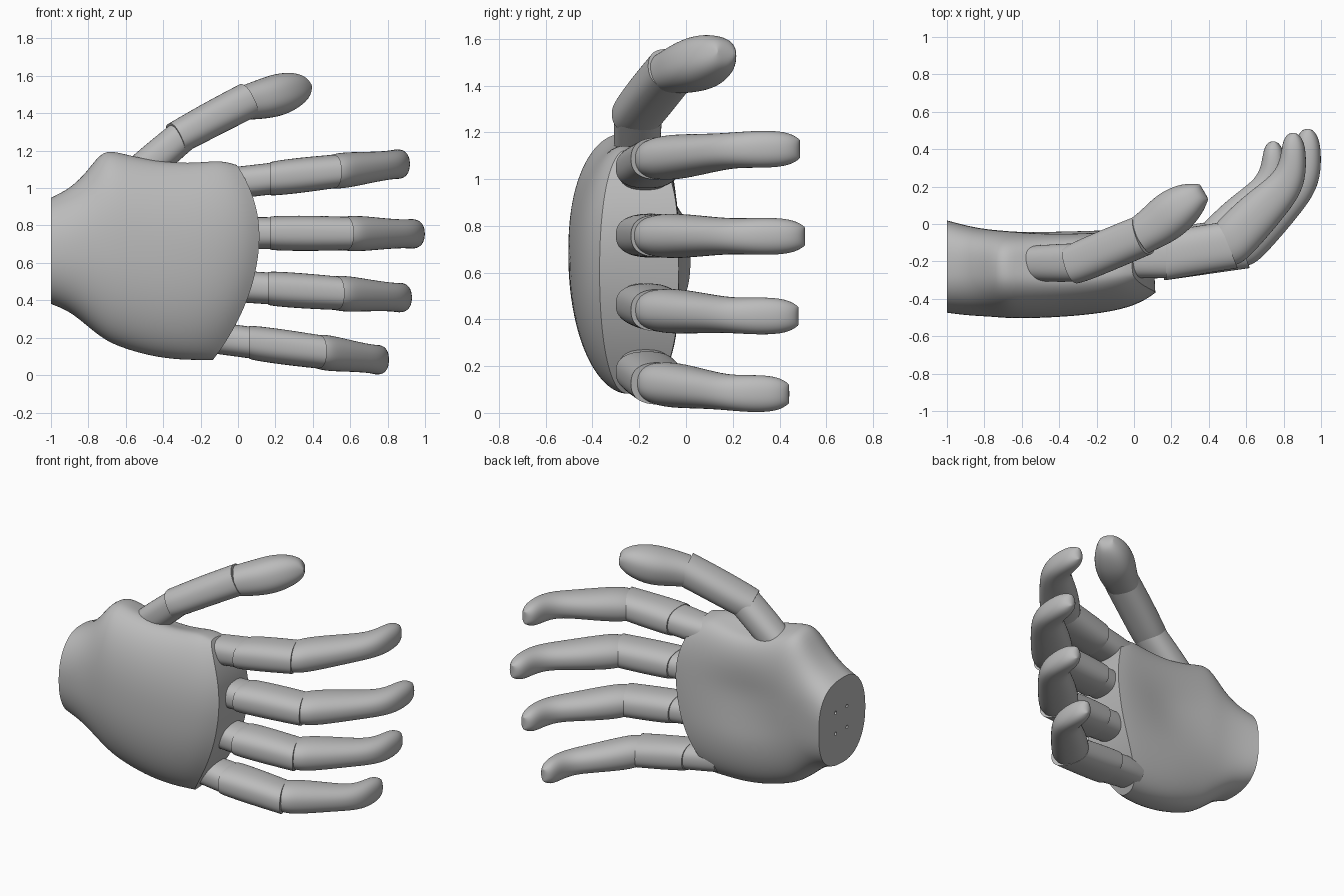
import bpy, bmesh, math
from mathutils import Vector

cube = bpy.data.objects.get("Cube")
if cube:
    bpy.data.objects.remove(cube)

grey = bpy.data.materials.new("matte_grey")
grey.use_nodes = True
COLOUR = (0.5, 0.5, 0.5, 1)
grey.diffuse_color = COLOUR
grey.node_tree.nodes["Principled BSDF"].inputs["Base Color"].default_value = COLOUR
grey.node_tree.nodes["Principled BSDF"].inputs["Roughness"].default_value = 0.6


def power(v, n):
    return math.copysign(abs(v) ** (2 / n), v)


def bump(*offsets):
    return math.exp(-sum(o * o for o in offsets))


def oval(centre, a, b, n=2.5, sides=20):
    """Rounded-square ring spanned by the half axes a and b."""
    c, a, b = Vector(centre), Vector(a), Vector(b)
    turns = [math.tau * (i + 0.5) / sides for i in range(sides)]
    return [c + a * power(math.cos(t), n) + b * power(math.sin(t), n) for t in turns]


def loft(name, rings, sharp=(True, True)):
    """Skin the rings and close both ends with strips of quads, creasing sharp ends."""
    bm = bmesh.new()
    crease = bm.edges.layers.float.new("crease_edge")
    loops = [[bm.verts.new(p) for p in ring] for ring in rings]
    n = len(loops[0])
    for low, high in zip(loops, loops[1:]):
        for i in range(n):
            j = (i + 1) % n
            bm.faces.new((low[i], low[j], high[j], high[i]))
    for loop, hard in ((loops[0], sharp[0]), (loops[-1], sharp[1])):
        for i in range(-n // 4, n // 4 - 1):
            j = n // 2 - 1 - i
            bm.faces.new((loop[i], loop[i + 1], loop[(j - 1) % n], loop[j % n]))
        for i in range(n):
            e = bm.edges.get((loop[i - 1], loop[i]))
            e[crease] = 1.0 if hard else 0.0
            e.smooth = not hard
    for f in bm.faces:
        f.smooth = True
    bmesh.ops.recalc_face_normals(bm, faces=bm.faces)
    mesh = bpy.data.meshes.new(name)
    bm.to_mesh(mesh)
    bm.free()
    mesh.materials.append(grey)
    obj = bpy.data.objects.new(name, mesh)
    bpy.context.collection.objects.link(obj)
    sub = obj.modifiers.new("smooth", "SUBSURF")
    sub.levels = sub.render_levels = 2
    return obj


# Palm: (length fraction, low z, high z, front y, back y)
PALM = [(0, .38, .95, -.475, .02), (.1, .34, 1.0, -.49, -.01), (.2, .26, 1.1, -.495, -.028),
        (.3, .19, 1.215, -.505, -.03), (.4, .15, 1.195, -.505, -.03), (.6, .1, 1.155, -.495, -.025),
        (.8, .08, 1.15, -.47, -.025), (.93, .08, 1.16, -.425, -.025), (1, .08, 1.13, -.37, -.03)]


def palm_ring(t, low, high, front, back, sides=40):
    mid, zc, zr = -0.25, (low + high) / 2, (high - low) / 2
    ring = []
    for i in range(sides):
        a = math.tau * (i + 0.5) / sides
        n = 2.2 if math.cos(a) < 0 else 2.7 + 0.4 * t * (math.sin(a) > 0)
        reach = mid - front if math.cos(a) < 0 else back - mid
        y = mid + reach * power(math.cos(a), n)
        z = zc + zr * power(math.sin(a), n)
        # knuckle line is an arc, highest at the middle finger
        end = 0.115 - (0.84 if z > .75 else 0.55) * (z - .75) ** 2 - 0.04 * (y + .35)
        x = -1 + t * (end + 1)
        # shallow hollow of the palm, and the saddle that seats the thumb
        if y > mid:
            y -= 0.05 * bump((x + .38) / .22, (z - .7) / .2)
        if z > zc:
            z -= 0.05 * bump((x + .37) / .25, (y + .18) / .09)
        ring.append((x, y, z))
    return ring


palm = loft("palm", [palm_ring(*row) for row in PALM])

# Four screw holes in the wrist face
for dy in (-0.06, 0.06):
    for dz in (-0.07, 0.07):
        bpy.ops.mesh.primitive_cylinder_add(
            vertices=12, radius=0.011, depth=0.08,
            location=(-1, -0.22 + dy, 0.67 + dz), rotation=(0, math.pi / 2, 0))
        cutter = bpy.context.object
        cutter.name = "screw_hole_cutter"
        cutter.data.materials.append(grey)
        cutter.hide_render = True
        cutter.hide_viewport = True
        cut = palm.modifiers.new("screw_hole", "BOOLEAN")
        cut.operation, cut.object, cut.solver = "DIFFERENCE", cutter, "EXACT"

# Fingertip side profile from its joint: outer x, y, inner x, y, half width
TIP = [(.0, -.235, -.08, .0, .084), (.07, -.215, -.055, .03, .094), (.125, -.165, -.01, .075, .097),
       (.215, -.065, .065, .145, .09), (.31, .05, .16, .22, .081), (.385, .15, .245, .285, .077),
       (.422, .25, .28, .36, .08), (.427, .36, .29, .435, .08), (.418, .45, .305, .485, .068),
       (.385, .508, .335, .512, .04)]


def finger(name, start, knuckle, joint, z, slope, size):
    def ring(ox, oy, ix, iy, half, n=2.5):
        o, i = Vector((ox, oy, 0)), Vector((ix, iy, 0))
        c = (o + i) / 2
        c.z = z + slope * c.x
        return oval(c, (o - i) / 2, (0, 0, half), n)

    # base stub, straight segment and curved tip
    loft(name + "_knuckle", [ring(x, -.29, x, back, .086) for x, back in
                             ((start, -.08), ((start + knuckle) / 2, -.06), (knuckle + .03, -.043))])
    span = joint - knuckle
    loft(name + "_segment", [ring(knuckle + span * t + .045 * t, -.302 + .065 * t,
                                  knuckle + span * t - .055 * t, -.036 + .045 * t, h)
                             for t, h in ((0, .088), (.06, .094), (.5, .096), (1, .091))])
    tip = [(joint + ox * size, -.1 + (oy + .1) * size, joint + ix * size,
            -.1 + (iy + .1) * size, h) for ox, oy, ix, iy, h in TIP]
    loft(name + "_tip", [ring(*row, 2.3) for row in tip], (True, False))


finger("index_finger", -.06, .17, .51, 1.03, .115, .965)
finger("middle_finger", -.02, .17, .575, .76, -.005, 1.0)
finger("ring_finger", -.06, .16, .525, .475, -.07, .955)
finger("little_finger", -.15, .06, .43, .183, -.135, .89)


# Thumb: rings follow the direction between centres
def thumb_part(name, rows, sharp):
    pts = [Vector(r[:3]) for r in rows]
    rings = []
    for i, (p, r) in enumerate(zip(pts, rows)):
        d = (pts[min(i + 1, len(pts) - 1)] - pts[max(i - 1, 0)]).normalized()
        a = d.cross(Vector((0, 1, 0))).normalized()
        rings.append(oval(p, a * r[3], d.cross(a) * r[4], 2.4))
    loft(name, rings, sharp)


thumb_part("thumb_base", [(-.6, -.21, 1.02, .09, .09), (-.45, -.21, 1.15, .093, .102),
                          (-.29, -.205, 1.285, .088, .104)], (True, True))
thumb_part("thumb_segment", [(-.335, -.22, 1.265, .088, .104), (-.29, -.203, 1.287, .092, .111),
                             (-.13, -.135, 1.375, .096, .113), (.05, -.06, 1.467, .098, .11)],
           (True, True))
thumb_part("thumb_tip", [(.03, -.065, 1.455, .09, .105), (.08, -.035, 1.465, .1, .11),
                         (.14, .005, 1.478, .108, .122), (.21, .062, 1.497, .115, .127),
                         (.28, .115, 1.52, .102, .11), (.335, .15, 1.534, .078, .08),
                         (.375, .174, 1.543, .042, .045)], (True, False))
